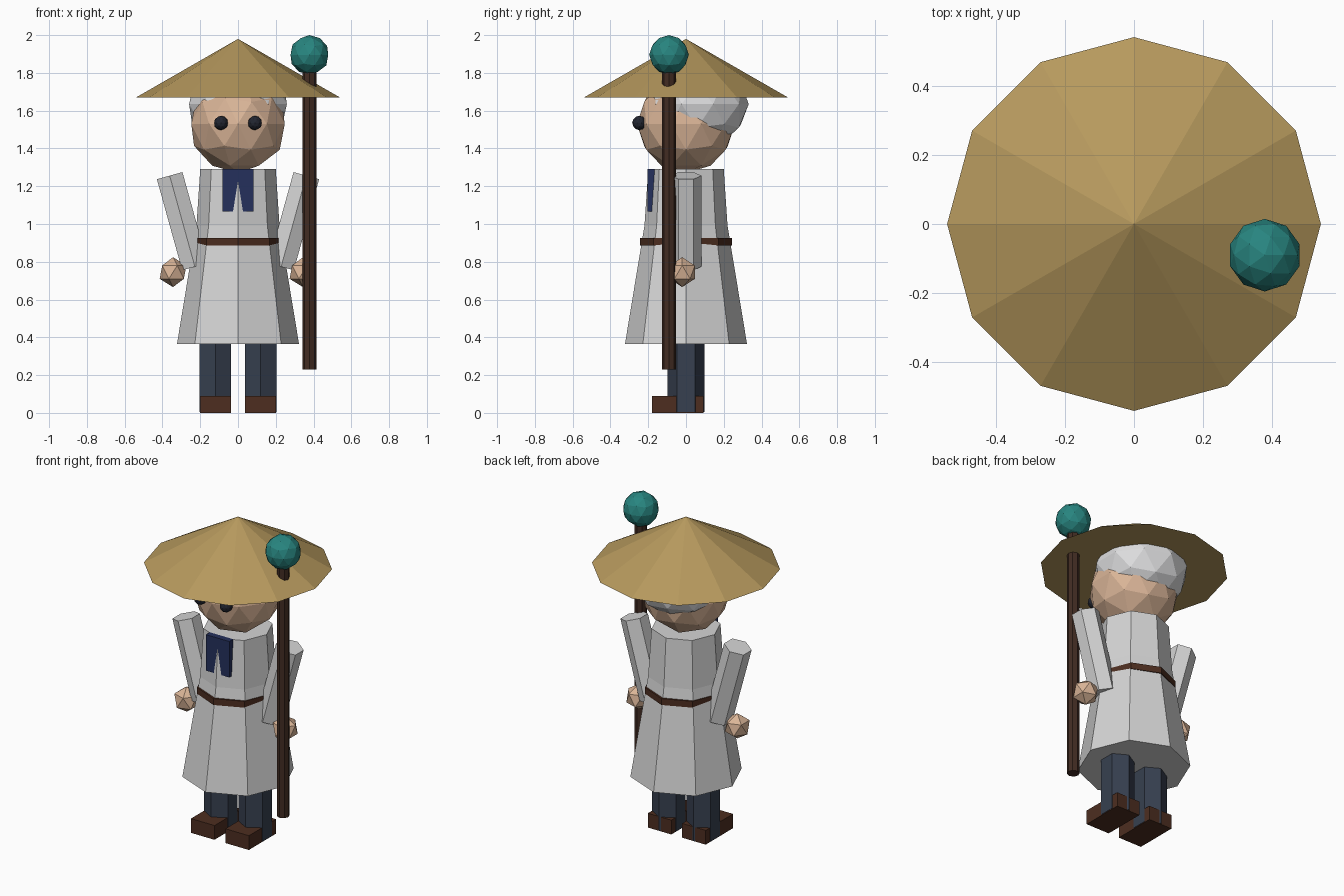
import bpy, math
from mathutils import Vector

if "Cube" in bpy.data.objects:
    bpy.data.objects.remove(bpy.data.objects["Cube"])


def mat(name, rgb):
    m = bpy.data.materials.new(name)
    m.diffuse_color = (*rgb, 1)
    m.use_nodes = True
    m.node_tree.nodes["Principled BSDF"].inputs["Base Color"].default_value = m.diffuse_color
    return m


STRAW = mat("straw", (0.47, 0.32, 0.11))
CLOTH = mat("pale_cloth", (0.66, 0.66, 0.66))
SKIN = mat("skin", (0.70, 0.46, 0.31))
TEAL = mat("teal", (0.021, 0.235, 0.215))
NAVY = mat("navy", (0.018, 0.03, 0.107))
SLATE = mat("slate_trousers", (0.038, 0.051, 0.08))
LEATHER = mat("brown_leather", (0.074, 0.027, 0.0144))
WOOD = mat("dark_wood", (0.054, 0.025, 0.016))
GREY = mat("grey_hair", (0.72, 0.72, 0.73))
BLACK = mat("eye_black", (0.016, 0.019, 0.03))


def finish(name, material):
    ob = bpy.context.object
    ob.name = name
    ob.data.materials.append(material)
    return ob


def ball(name, loc, r, material, sub=2, scale=(1, 1, 1)):
    bpy.ops.mesh.primitive_ico_sphere_add(subdivisions=sub, radius=r, location=loc)
    ob = finish(name, material)
    ob.scale = scale
    return ob


def prism(name, sides, r_low, r_high, z0, z1, material, x=0, y=0):
    bpy.ops.mesh.primitive_cone_add(vertices=sides, radius1=r_low, radius2=r_high,
                                    depth=z1 - z0, location=(x, y, (z0 + z1) / 2))
    return finish(name, material)


def box(name, lo, hi, material):
    lo, hi = Vector(lo), Vector(hi)
    bpy.ops.mesh.primitive_cube_add(size=1, location=(lo + hi) / 2)
    ob = finish(name, material)
    ob.scale = hi - lo
    return ob


# Head, hair and hat
ball("head", (0, 0, 1.53), 0.26, SKIN)
ball("hair", (0, 0.06, 1.635), 0.272, GREY, scale=(1, 1, 0.87))
prism("hat", 12, 0.54, 0, 1.67, 1.98, STRAW)

# Robe, belt and scarf
prism("robe_top", 8, 0.22, 0.20, 0.99, 1.29, CLOTH)
prism("robe_skirt", 8, 0.323, 0.22, 0.365, 0.99, CLOTH)
belt = prism("belt", 8, 0.244, 0.244, 0.885, 0.925, LEATHER)
belt.scale.x = 0.96
box("scarf", (-0.082, -0.204, 1.065), (0.082, -0.165, 1.292), NAVY)

# Paired parts
for side, s in (("left", -1), ("right", 1)):
    ball(side + "_eye", (s * 0.09, -0.247, 1.535), 0.038, BLACK)
    arm = prism(side + "_arm", 6, 0.081, 0.081, 0.765, 1.265, CLOTH, s * 0.295)
    arm.rotation_euler.y = s * math.radians(15.5)
    ball(side + "_hand", (s * 0.344, -0.02, 0.745), 0.079, SKIN, sub=1)
    prism(side + "_leg", 6, 0.097, 0.097, 0.004, 0.40, SLATE, s * 0.12)
    box(side + "_shoe", (s * 0.12 - 0.082, -0.18, 0), (s * 0.12 + 0.082, 0.092, 0.09), LEATHER)

# Staff with orb
prism("staff", 8, 0.037, 0.037, 0.23, 1.84, WOOD, 0.378, -0.09)
ball("orb", (0.378, -0.09, 1.895), 0.105, TEAL)
